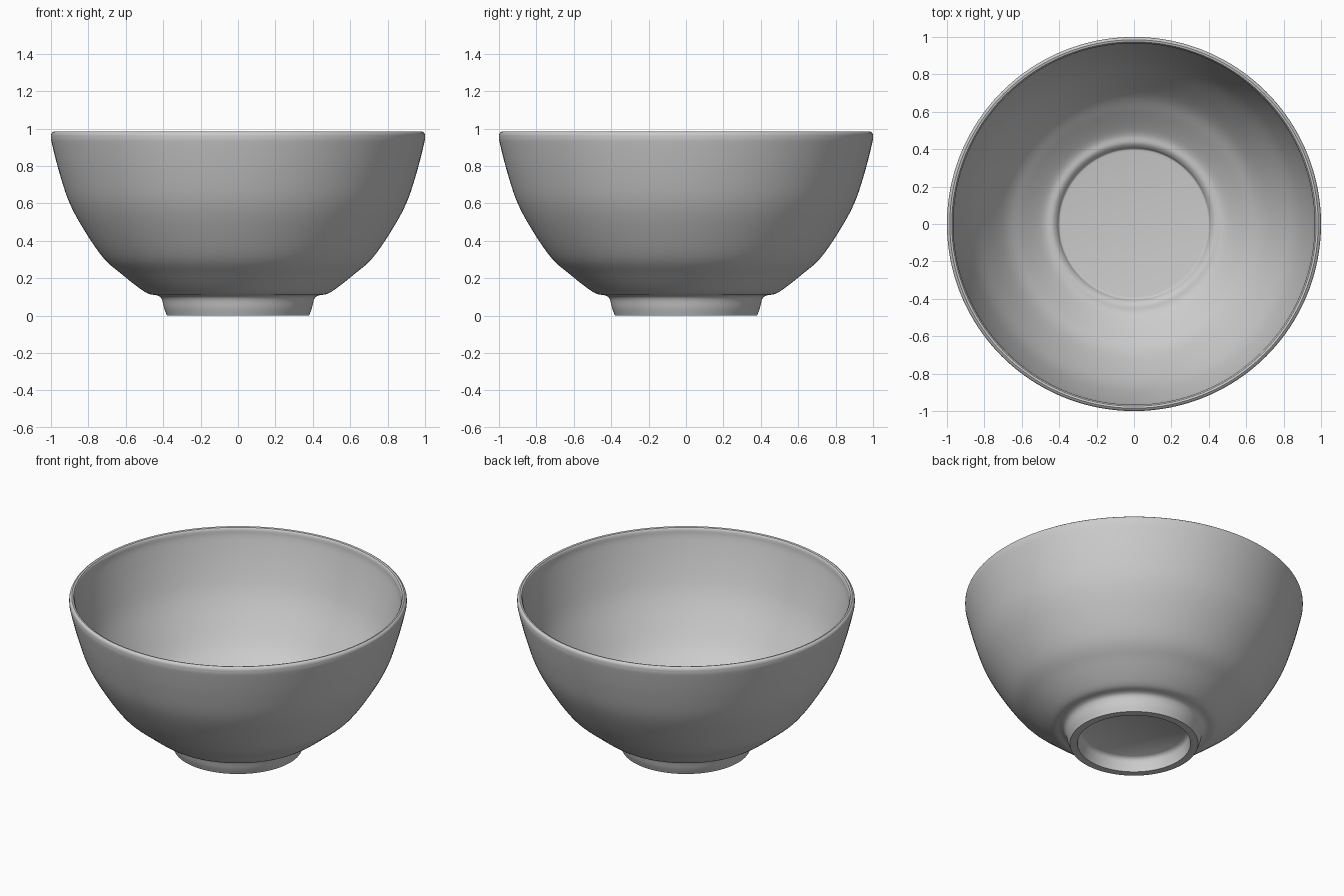
import bpy, bmesh, math
from mathutils import Vector

if "Cube" in bpy.data.objects:
    bpy.data.objects.remove(bpy.data.objects["Cube"])

SEGMENTS = 128


def smooth_run(points, steps=5):
    """Catmull-Rom curve through (radius, height) points."""
    p = [Vector(q) for q in points]
    p = [2 * p[0] - p[1]] + p + [2 * p[-1] - p[-2]]
    out = []
    for a, b, c, d in zip(p, p[1:], p[2:], p[3:]):
        for i in range(steps):
            t = i / steps
            out.append(0.5 * (2 * b + (c - a) * t + (2 * a - 5 * b + 4 * c - d) * t ** 2
                              + (3 * b - a - 3 * c + d) * t ** 3))
    return out + [p[-2]]


def lathe(name, profile):
    """Revolve a profile about z; both ends are closed with a flat disc."""
    bm = bmesh.new()
    rings = []
    for r, z in profile:
        rings.append([bm.verts.new((r * math.cos(a), r * math.sin(a), z))
                      for a in (2 * math.pi * i / SEGMENTS for i in range(SEGMENTS))])
    for lo, hi in zip(rings, rings[1:]):
        for i in range(SEGMENTS):
            j = (i + 1) % SEGMENTS
            bm.faces.new((lo[i], lo[j], hi[j], hi[i]))
    bm.faces.new(rings[0][::-1])
    bm.faces.new(rings[-1])
    bmesh.ops.recalc_face_normals(bm, faces=bm.faces)
    mesh = bpy.data.meshes.new(name)
    bm.to_mesh(mesh)
    bm.free()
    obj = bpy.data.objects.new(name, mesh)
    bpy.context.collection.objects.link(obj)
    bpy.context.view_layer.objects.active = obj
    obj.select_set(True)
    bpy.ops.object.shade_smooth_by_angle(angle=math.radians(40))
    return obj


# Hollow underside of the foot
recess = smooth_run([(0.305, 0.09), (0.322, 0.075), (0.33, 0.04), (0.335, 0.0)], 3)

# Foot, shoulder and outer wall up to the rim
outer = smooth_run([(0.38, 0.0), (0.395, 0.04), (0.408, 0.088), (0.43, 0.107),
                    (0.48, 0.117), (0.535, 0.152), (0.62, 0.22), (0.717, 0.305),
                    (0.818, 0.45), (0.90, 0.60), (0.954, 0.76), (0.994, 0.915),
                    (1.0, 0.955), (0.997, 0.974), (0.985, 0.984)])

# Inner wall from the rim down to the sunken floor
inner = smooth_run([(0.974, 0.981), (0.967, 0.966), (0.96, 0.915), (0.92, 0.765),
                    (0.866, 0.612), (0.787, 0.469), (0.69, 0.331), (0.60, 0.252),
                    (0.52, 0.190), (0.475, 0.164), (0.435, 0.157), (0.413, 0.141),
                    (0.402, 0.124), (0.388, 0.12)])

lathe("bowl", recess + outer + inner)
